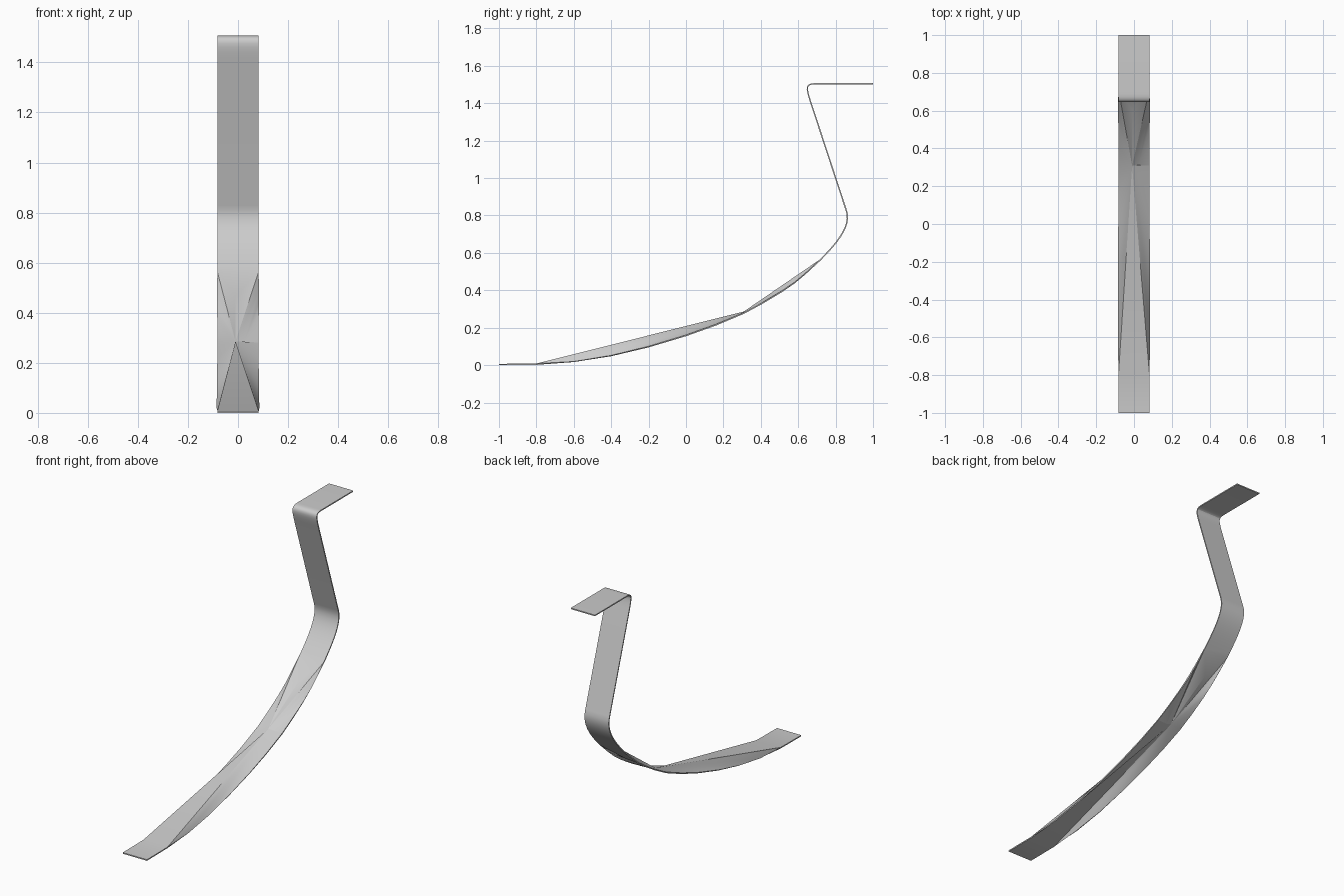
import bpy
import bmesh
from mathutils import Vector
from mathutils.geometry import interpolate_bezier

HALF_WIDTH = 0.082
THICKNESS = 0.007

cube = bpy.data.objects.get("Cube")
if cube:
    bpy.data.objects.remove(cube)

metal = bpy.data.materials.new("light grey metal")
grey = (0.6, 0.6, 0.6, 1)
metal.use_nodes = True
metal.diffuse_color = grey
metal.node_tree.nodes["Principled BSDF"].inputs["Base Color"].default_value = grey


def bend(start, handle_a, handle_b, end, count):
    """Rounded piece of the side profile, as (y, z) points."""
    points = [Vector((*p, 0)) for p in (start, handle_a, handle_b, end)]
    return [(p.x, p.y) for p in interpolate_bezier(*points, count)]


# Side profile: foot, long sweep, knee, leaning upright, top bend, top tab
lower = [(-0.8, 0.005), (-0.6, 0.018), (-0.4, 0.05), (-0.2, 0.098),
         (0, 0.158), (0.16, 0.215), (0.31, 0.278)]
upper = [(0.31, 0.278), (0.41, 0.332), (0.51, 0.392), (0.58, 0.44),
         (0.64, 0.49), (0.715, 0.56)]
knee = bend((0.715, 0.56), (0.8, 0.645), (0.89, 0.745), (0.856, 0.83), 12)
top_bend = bend((0.662, 1.42), (0.642, 1.485), (0.64, 1.504), (0.69, 1.504), 9)

bm = bmesh.new()


def edge_row(points, side):
    return [bm.verts.new((side * HALF_WIDTH, y, z)) for y, z in points]


def strip(points):
    """Plain flat band across the full width."""
    left, right = edge_row(points, 1), edge_row(points, -1)
    for i in range(len(points) - 1):
        bm.faces.new((left[i], left[i + 1], right[i + 1], right[i]))


def fan(centre, row):
    for a, b in zip(row, row[1:]):
        bm.faces.new((centre, a, b))


strip([(-1, 0.0035), lower[0]])
strip(knee + top_bend + [(1, 1.504)])

# Pinched sweep: both curved borders fan in to a point near the middle
pinch = bm.verts.new((-0.01, 0.31, 0.283))
low_left, low_right = edge_row(lower, 1), edge_row(lower, -1)
fan(pinch, low_left)
fan(pinch, low_right)
bm.faces.new((pinch, low_left[0], low_right[0]))

# Upper creases, with a small second pinch on the left border
up_left, up_right = edge_row(upper, 1), edge_row(upper, -1)
side_pinch = bm.verts.new((0.022, 0.31, 0.277))
fan(pinch, up_right)
fan(side_pinch, up_left[:-1])
bm.faces.new((pinch, side_pinch, up_left[-2]))
bm.faces.new((pinch, up_left[-2], up_left[-1]))
bm.faces.new((pinch, side_pinch, up_left[0]))
dimple = bm.verts.new((-0.01, 0.607, 0.464))
for a, b in ((pinch, up_left[-1]), (up_left[-1], up_right[-1]), (up_right[-1], pinch)):
    bm.faces.new((dimple, a, b))

bmesh.ops.remove_doubles(bm, verts=bm.verts, dist=0.0005)
bmesh.ops.recalc_face_normals(bm, faces=bm.faces)
mesh = bpy.data.meshes.new("bent_strap")
bm.to_mesh(mesh)
bm.free()
mesh.materials.append(metal)

strap = bpy.data.objects.new("bent_strap", mesh)
bpy.context.collection.objects.link(strap)
bpy.ops.object.select_all(action="DESELECT")
strap.select_set(True)
bpy.context.view_layer.objects.active = strap

# Sheet thickness
sheet = strap.modifiers.new("sheet thickness", "SOLIDIFY")
sheet.thickness = THICKNESS
sheet.offset = 0
bpy.ops.object.modifier_apply(modifier=sheet.name)
bpy.ops.object.shade_smooth_by_angle(angle=0.5)
